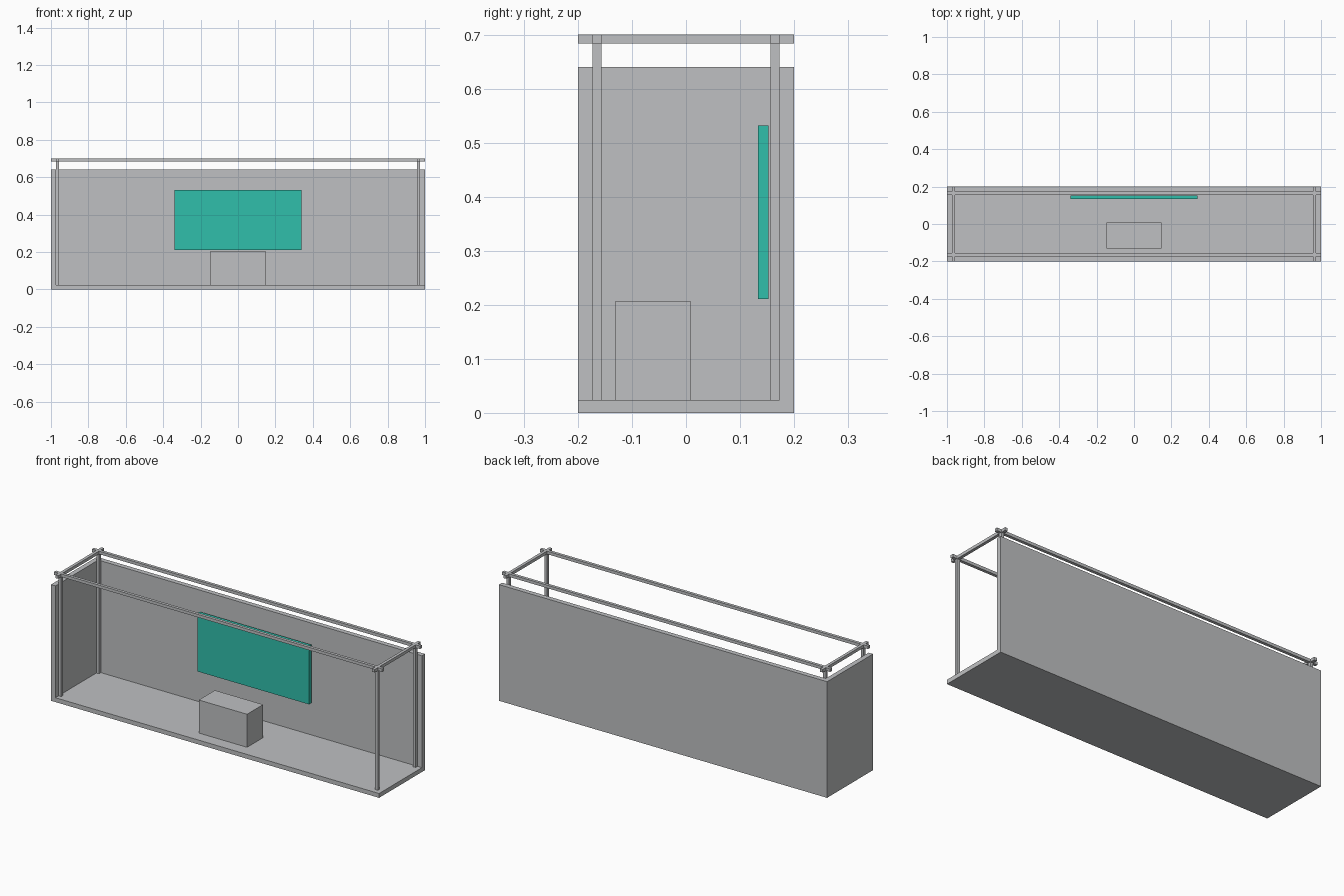
import bpy

if "Cube" in bpy.data.objects:
    bpy.data.objects.remove(bpy.data.objects["Cube"])


def material(name, color):
    m = bpy.data.materials.new(name)
    m.diffuse_color = (*color, 1.0)
    m.use_nodes = True
    m.node_tree.nodes["Principled BSDF"].inputs["Base Color"].default_value = m.diffuse_color
    return m


GREY = material("light grey", (0.52, 0.53, 0.54))
TEAL = material("teal", (0.03, 0.52, 0.41))


def box(name, x, y, z, mat=GREY):
    """Box spanning the (min, max) ranges x, y and z."""
    spans = (x, y, z)
    bpy.ops.mesh.primitive_cube_add(size=1, location=[(a + b) / 2 for a, b in spans])
    ob = bpy.context.object
    ob.name = name
    ob.scale = [b - a for a, b in spans]
    bpy.ops.object.transform_apply(location=False, rotation=False, scale=True)
    ob.data.materials.append(mat)
    return ob


def span(center, size):
    return (center - size / 2, center + size / 2)


L, D, H = 1.0, 0.2, 0.70       # half length, half depth, full height
T = 0.024                      # floor thickness
WALL = 0.027                   # wall thickness
WALL_TOP = 0.64
BAR = 0.0165                   # frame bar width
PX, PY = 0.965, 0.1645         # frame bar centre lines

# Floor and the two walls (back and left); front and right stay open
box("floor", (-L, L), (-D, D - WALL), (0, T))
box("back_wall", (-L, L), (D - WALL, D), (0, WALL_TOP))
box("left_wall", (-L, -L + WALL), (-D, D - WALL), (T, WALL_TOP))

# Frame: four posts, two long rails, two cross rails
for sx, side in ((-1, "left"), (1, "right")):
    for sy, end in ((-1, "front"), (1, "back")):
        box(f"{end}_{side}_post", span(sx * PX, BAR), span(sy * PY, BAR), (T, H))
    box(f"{side}_cross_rail", span(sx * PX, BAR), (-D, D), (H - BAR, H))
for sy, end in ((-1, "front"), (1, "back")):
    box(f"{end}_long_rail", (-L, L), span(sy * PY, BAR), (H - BAR, H))

# Counter on the floor and screen in front of the back wall
box("counter", (-0.147, 0.147), (-0.131, 0.009), (T, 0.206))
box("screen", (-0.34, 0.34), (0.133, 0.153), (0.211, 0.532), TEAL)
